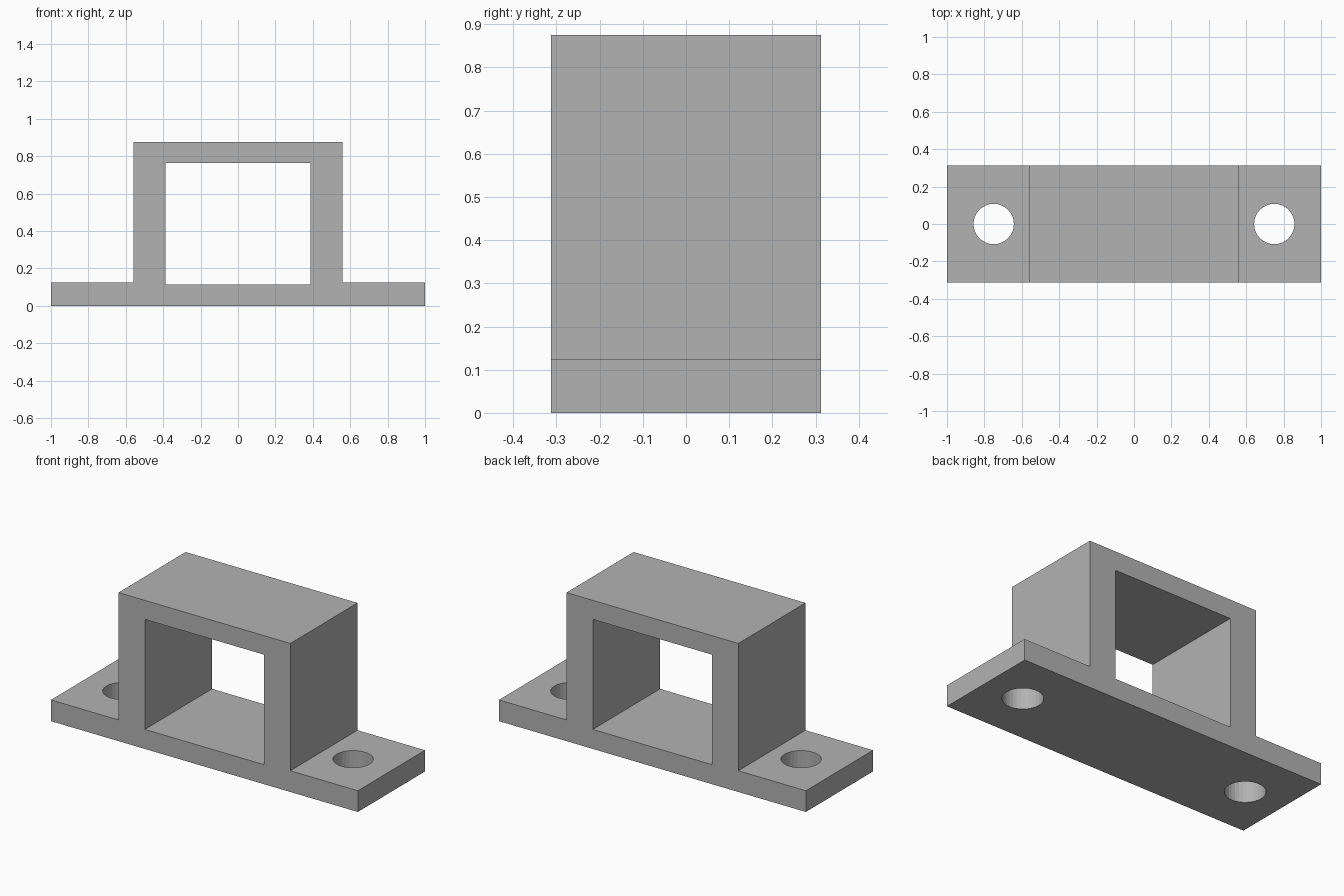
import bpy
import bmesh
from mathutils import Vector

cube = bpy.data.objects.get("Cube")
if cube:
    bpy.data.objects.remove(cube, do_unlink=True)

DEPTH = 0.625
FLANGE_TOP, TOP, HALF_BODY = 0.125, 0.875, 0.56

grey = bpy.data.materials.new("plain grey")
grey.use_nodes = True
colour = (0.45, 0.45, 0.45, 1)
grey.diffuse_color = colour
grey.node_tree.nodes["Principled BSDF"].inputs["Base Color"].default_value = colour


def finish(bm, name):
    bmesh.ops.recalc_face_normals(bm, faces=bm.faces)
    mesh = bpy.data.meshes.new(name)
    bm.to_mesh(mesh)
    bm.free()
    mesh.materials.append(grey)
    obj = bpy.data.objects.new(name, mesh)
    bpy.context.collection.objects.link(obj)
    return obj


def extrude_profile(name, points, depth):
    """Extrude an x-z outline along y, centred on y = 0."""
    bm = bmesh.new()
    face = bm.faces.new([bm.verts.new((x, -depth / 2, z)) for x, z in points])
    result = bmesh.ops.extrude_face_region(bm, geom=[face])
    verts = [v for v in result["geom"] if isinstance(v, bmesh.types.BMVert)]
    bmesh.ops.translate(bm, verts=verts, vec=Vector((0, depth, 0)))
    return finish(bm, name)


def cut(target, cutter):
    mod = target.modifiers.new(cutter.name, "BOOLEAN")
    mod.operation = "DIFFERENCE"
    mod.solver = "EXACT"
    mod.object = cutter
    cutter.hide_render = True
    bpy.context.view_layer.objects.active = target
    bpy.ops.object.modifier_apply(modifier=mod.name)
    bpy.data.objects.remove(cutter, do_unlink=True)


# Bracket: flat mounting flanges with a raised block between them
half = [(1, 0), (1, FLANGE_TOP), (HALF_BODY, FLANGE_TOP), (HALF_BODY, TOP)]
bracket = extrude_profile(
    "mounting_bracket", half + [(-x, z) for x, z in reversed(half)], DEPTH)

# Rectangular passage from front to back
left, right, low, high = -0.388, 0.388, 0.115, 0.763
cut(bracket, extrude_profile(
    "passage_cutter",
    [(left, low), (right, low), (right, high), (left, high)], DEPTH * 2))

# Round bolt hole through each flange
for side in (-1, 1):
    bm = bmesh.new()
    bmesh.ops.create_cone(bm, cap_ends=True, segments=32,
                          radius1=0.108, radius2=0.108, depth=0.5)
    bmesh.ops.translate(bm, verts=bm.verts, vec=Vector((side * 0.75, 0, 0)))
    cut(bracket, finish(bm, "bolt_hole_cutter"))
